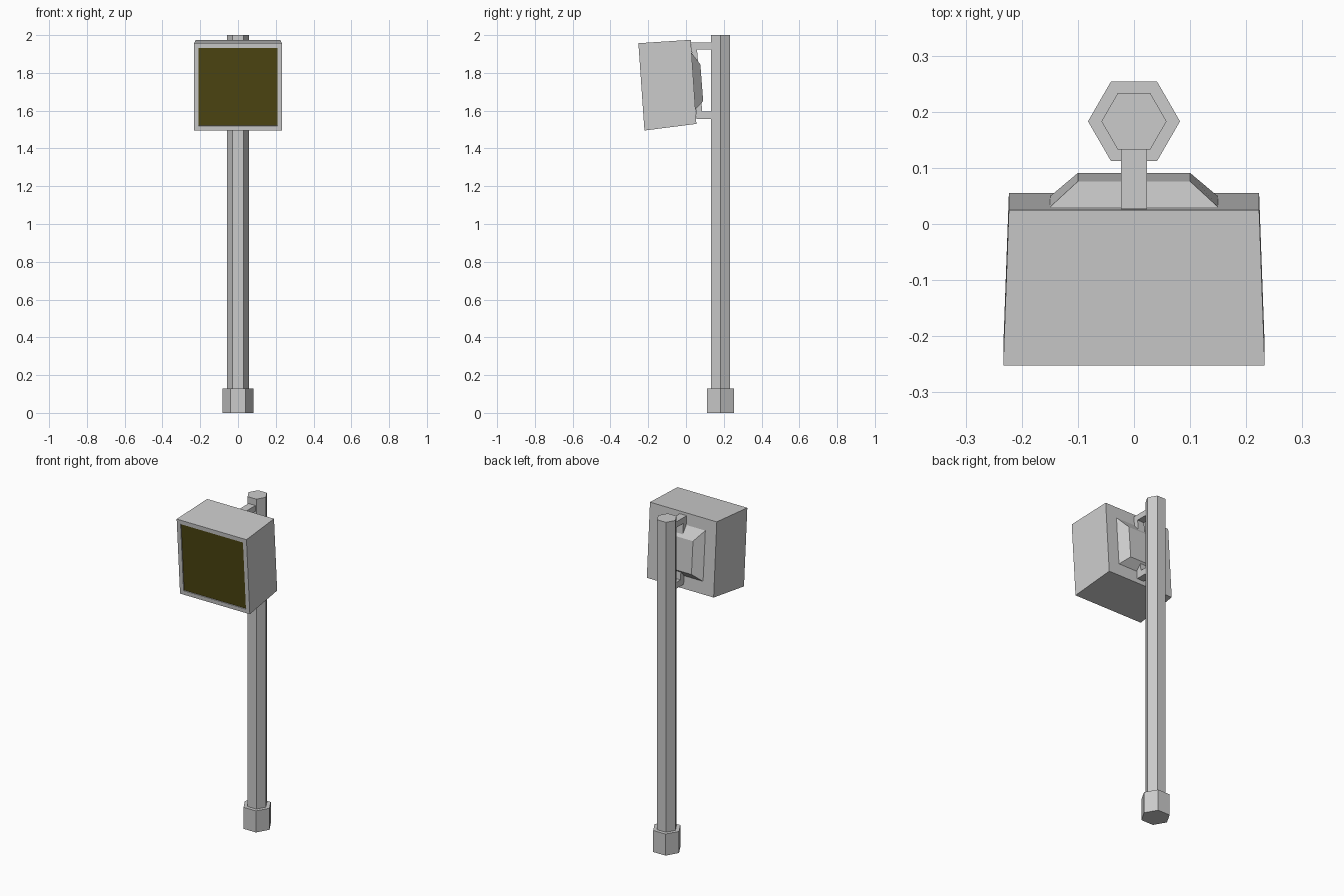
import bpy, bmesh
from mathutils import Vector

cube = bpy.data.objects.get("Cube")
if cube:
    bpy.data.objects.remove(cube, do_unlink=True)


def material(name, rgb):
    m = bpy.data.materials.new(name)
    m.use_nodes = True
    color = (*rgb, 1)
    m.diffuse_color = color
    m.node_tree.nodes["Principled BSDF"].inputs["Base Color"].default_value = color
    return m


GREY = material("grey metal", (0.6, 0.6, 0.6))
SCREEN = material("dark olive screen", (0.075, 0.061, 0.006))


def finish(bm, name, *mats):
    bmesh.ops.recalc_face_normals(bm, faces=bm.faces)
    mesh = bpy.data.meshes.new(name)
    bm.to_mesh(mesh)
    bm.free()
    for m in mats:
        mesh.materials.append(m)
    obj = bpy.data.objects.new(name, mesh)
    bpy.context.collection.objects.link(obj)
    return obj


def hex_post(name, radius, z0, z1):
    """Upright six-sided post with corners on the x axis."""
    bpy.ops.mesh.primitive_cylinder_add(vertices=6, radius=radius, depth=z1 - z0,
                                        location=(0, 0.183, (z0 + z1) / 2),
                                        rotation=(0, 0, 0.5235988))
    obj = bpy.context.object
    obj.name = name
    obj.data.materials.append(GREY)


def profile_solid(bm, profile):
    """Sweep a side profile of (half width, y, z) points across x."""
    left = [bm.verts.new((w, y, z)) for w, y, z in profile]
    right = [bm.verts.new((-w, y, z)) for w, y, z in profile]
    bm.faces.new(left)
    bm.faces.new(right[::-1])
    n = len(profile)
    for i in range(n):
        j = (i + 1) % n
        bm.faces.new((left[i], right[i], right[j], left[j]))
    bmesh.ops.recalc_face_normals(bm, faces=bm.faces)


# Pole and its foot
hex_post("pole", 0.058, 0.0, 2.0)
hex_post("pole_foot", 0.082, 0.0, 0.13)

# Tilted housing, slightly narrower at the back, with a shallow framed screen
bm = bmesh.new()
profile_solid(bm, [(0.233, -0.252, 1.957), (0.223, 0.025, 1.975),
                   (0.223, 0.055, 1.53), (0.233, -0.22, 1.495)])
bm.faces.ensure_lookup_table()
front = min(bm.faces, key=lambda f: f.calc_center_median().y)
bmesh.ops.inset_region(bm, faces=[front], thickness=0.035)
recess = front.normal * -0.005
bmesh.ops.inset_region(bm, faces=[front], thickness=0.0005)
bmesh.ops.translate(bm, verts=front.verts, vec=recess)
front.material_index = 1
finish(bm, "housing", GREY, SCREEN)

# Tapered hump on the back of the housing
bm = bmesh.new()
profile_solid(bm, [(0.15, 0.03, 1.905), (0.10, 0.076, 1.845),
                   (0.10, 0.091, 1.65), (0.15, 0.049, 1.605)])
finish(bm, "back_hump", GREY)

# C-shaped bracket joining housing and pole
bm = bmesh.new()
profile_solid(bm, [(0.023, y, z) for y, z in (
    (0.14, 1.96), (0.027, 1.96), (0.055, 1.557), (0.14, 1.557),
    (0.14, 1.595), (0.086, 1.595), (0.058, 1.925), (0.14, 1.925))])
finish(bm, "bracket", GREY)
